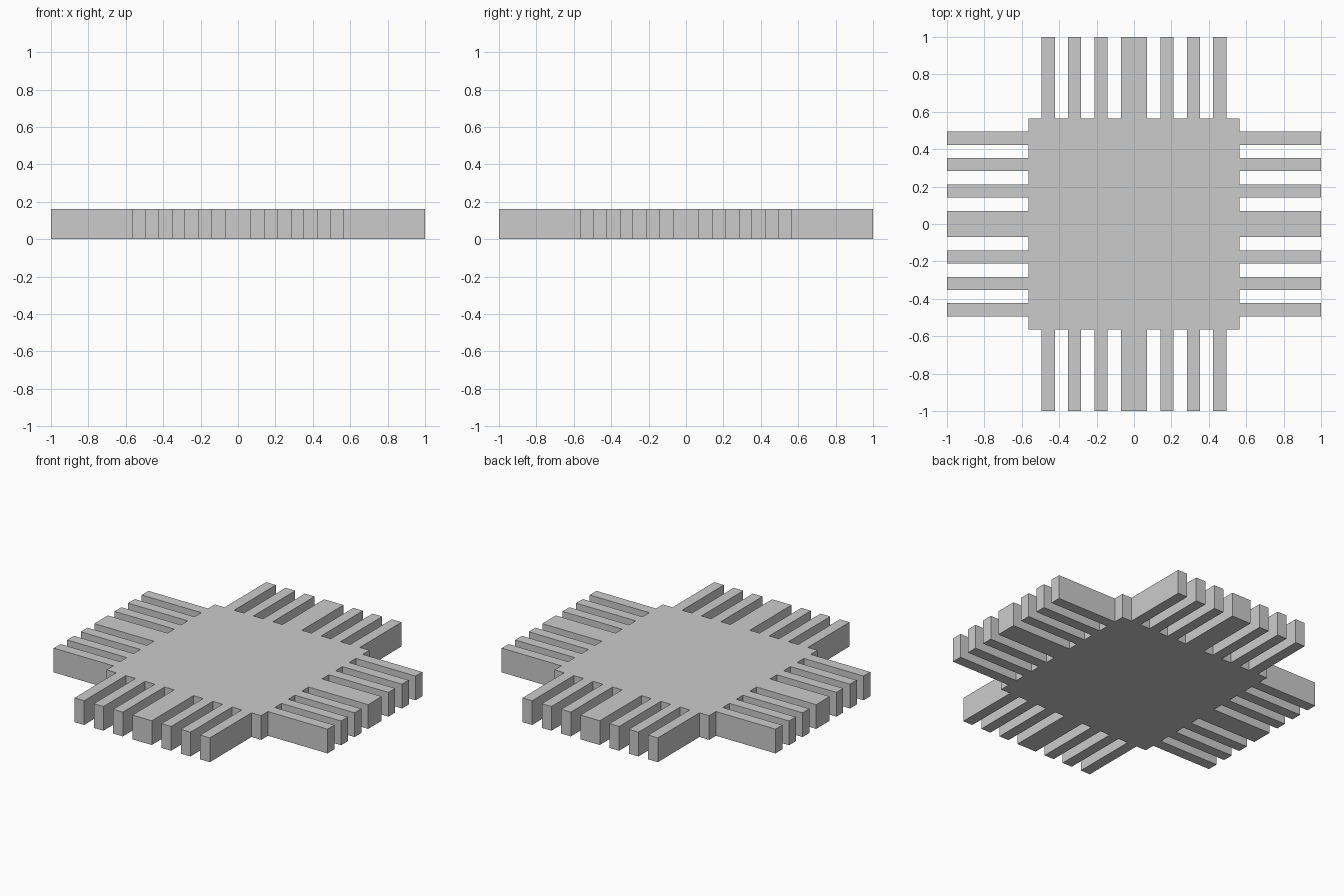
import bpy, bmesh
from mathutils import Matrix

if "Cube" in bpy.data.objects:
    bpy.data.objects.remove(bpy.data.objects["Cube"])

U = 0.0706          # slot and tooth pitch
HALF = 8 * U        # half width of the square core
TIP = 1.0           # reach of the teeth
HEIGHT = 0.16

# Teeth along one side, as start and end in pitch units (middle one is double width)
teeth = [(-7, -6), (-5, -4), (-3, -2), (-1, 1), (2, 3), (4, 5), (6, 7)]

# Outline of the right side, from its lower corner upwards
side = [(HALF, -HALF)]
for a, b in teeth:
    side += [(HALF, a * U), (TIP, a * U), (TIP, b * U), (HALF, b * U)]

# Repeat the side four times to close the outline
outline = []
for _ in range(4):
    outline += side
    side = [(-y, x) for x, y in side]

# Toothed plate: outline face extruded upwards
bm = bmesh.new()
face = bm.faces.new([bm.verts.new((x, y, 0)) for x, y in outline])
top = bmesh.ops.extrude_face_region(bm, geom=[face])["geom"]
bmesh.ops.translate(bm, vec=(0, 0, HEIGHT),
                    verts=[v for v in top if isinstance(v, bmesh.types.BMVert)])
bmesh.ops.recalc_face_normals(bm, faces=bm.faces)
mesh = bpy.data.meshes.new("toothed_plate")
bm.to_mesh(mesh)
bm.free()
plate = bpy.data.objects.new("toothed_plate", mesh)
bpy.context.collection.objects.link(plate)
